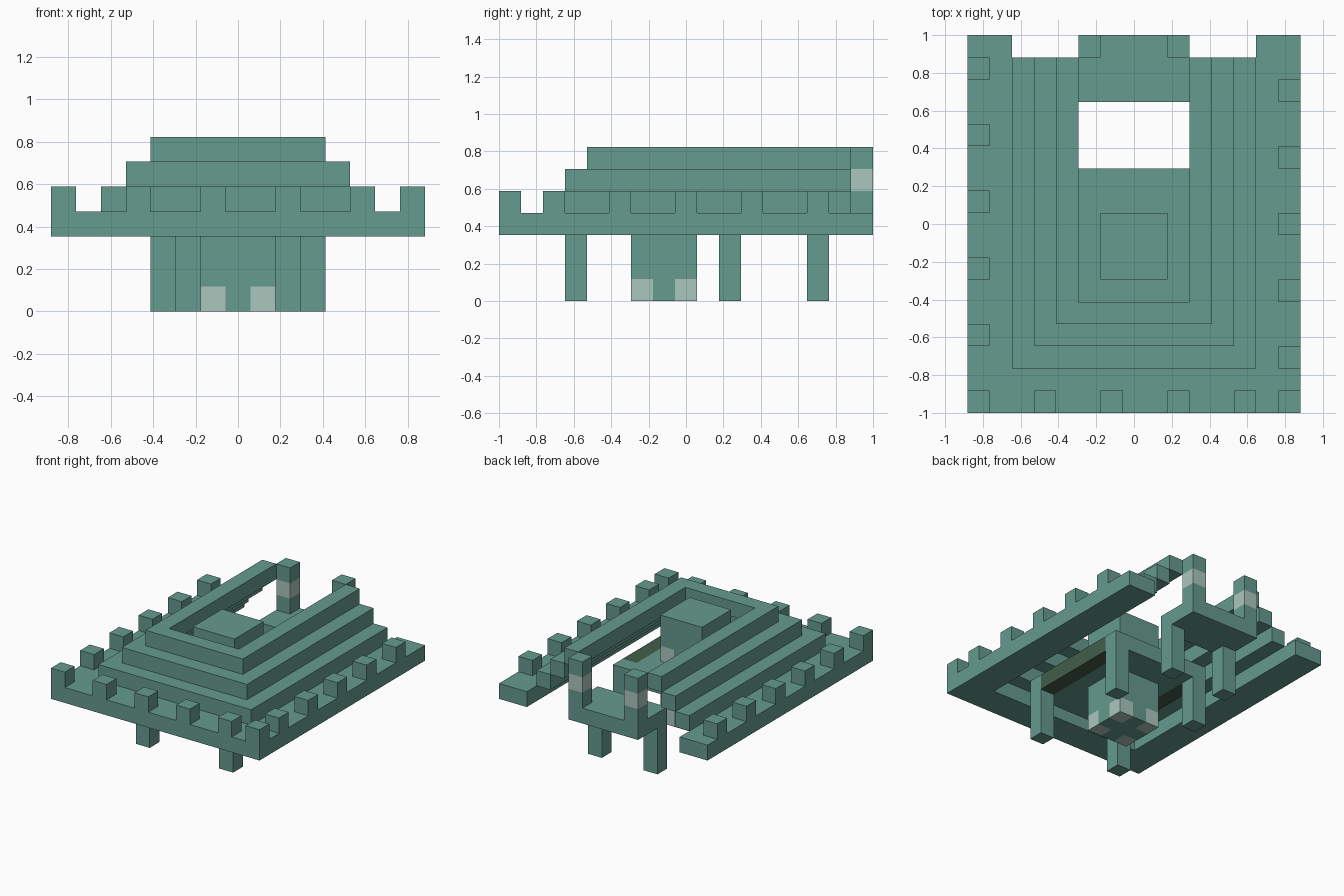
import bpy
import bmesh
from mathutils import Matrix, Vector

cube = bpy.data.objects.get("Cube")
if cube:
    bpy.data.objects.remove(cube, do_unlink=True)

U = 2 / 17  # one block
WIDTH, DEPTH = 15, 17


def material(name, rgb):
    mat = bpy.data.materials.new(name)
    mat.use_nodes = True
    color = (*rgb, 1)
    mat.diffuse_color = color
    mat.node_tree.nodes["Principled BSDF"].inputs["Base Color"].default_value = color
    return mat


STONE = material("sea_green_stone", (0.130, 0.325, 0.268))
LAMP = material("pale_lamp", (0.41, 0.57, 0.51))
DARK = material("dark_green_stone", (0.054, 0.112, 0.069))


def build(name, boxes, mat=STONE):
    """Make one object from boxes given as (x, y, z, width, depth, height) in blocks."""
    bm = bmesh.new()
    for x, y, z, w, d, h in boxes:
        centre = Vector((x + w / 2 - WIDTH / 2, y + d / 2 - DEPTH / 2, z + h / 2)) * U
        scale = Matrix.Diagonal((w * U, d * U, h * U, 1))
        bmesh.ops.create_cube(bm, size=1, matrix=Matrix.Translation(centre) @ scale)
    mesh = bpy.data.meshes.new(name)
    bm.to_mesh(mesh)
    bm.free()
    mesh.materials.append(mat)
    obj = bpy.data.objects.new(name, mesh)
    bpy.context.collection.objects.link(obj)
    return obj


def u_wall(inset, end, z, thick):
    """U-shaped wall, open at the back."""
    side = end - inset - thick
    return [(inset, inset, z, WIDTH - 2 * inset, thick, 1),
            (inset, inset + thick, z, thick, side, 1),
            (WIDTH - inset - thick, inset + thick, z, thick, side, 1)]


# Base terrace and stepped roof walls
build("base_terrace", u_wall(0, DEPTH, 3, 2))
for step in range(3):
    build(f"roof_step_{step + 1}", u_wall(2 + step, 16, 4 + step, 1))

# Battlements around the terrace edge
build("front_battlements", [(x, 0, 4, 1, 1, 1) for x in (0, 3, 6, 9, 12, 14)])
build("right_battlements", [(0, y, 4, 1, 1, 1) for y in range(3, 16, 3)])
build("left_battlements", [(14, y, 4, 1, 1, 1) for y in range(2, 15, 3)])

# Inner floor with dark side strips
build("inner_floor", [(5, 3, 3, 5, 8, 1)]
      + [(x, y, 3, 1, 1, 1) for x in (4, 10) for y in (3, 10)])
build("floor_strips", [(x, 4, 3, 1, 6, 1) for x in (4, 10)], DARK)

# Central core with lamps in the corners of two layers
corners = [(x, y) for x in (6, 8) for y in (6, 8)]
core = [(6, 6, 1, 3, 3, 3), (6, 6, 5, 3, 3, 2)]
for z in (0, 4):
    core += [(6, 7, z, 3, 1, 1), (7, 6, z, 1, 1, 1), (7, 8, z, 1, 1, 1)]
build("core", core)
build("core_lamps", [(x, y, z, 1, 1, 1) for x, y in corners for z in (0, 4)], LAMP)

# Entrance porch at the back with two lamp pillars
build("porch_floor", [(5, 14, 3, 5, 3, 1)])
build("porch_pillars", [(x, 16, z, 1, 1, 1) for x in (5, 9) for z in (4, 6)])
build("porch_lamps", [(x, 16, 5, 1, 1, 1) for x in (5, 9)], LAMP)

# Legs
build("floor_legs", [(x, y, 0, 1, 1, 3) for x in (4, 10) for y in (3, 10)])
build("porch_legs", [(x, 14, 0, 1, 1, 3) for x in (5, 9)])
